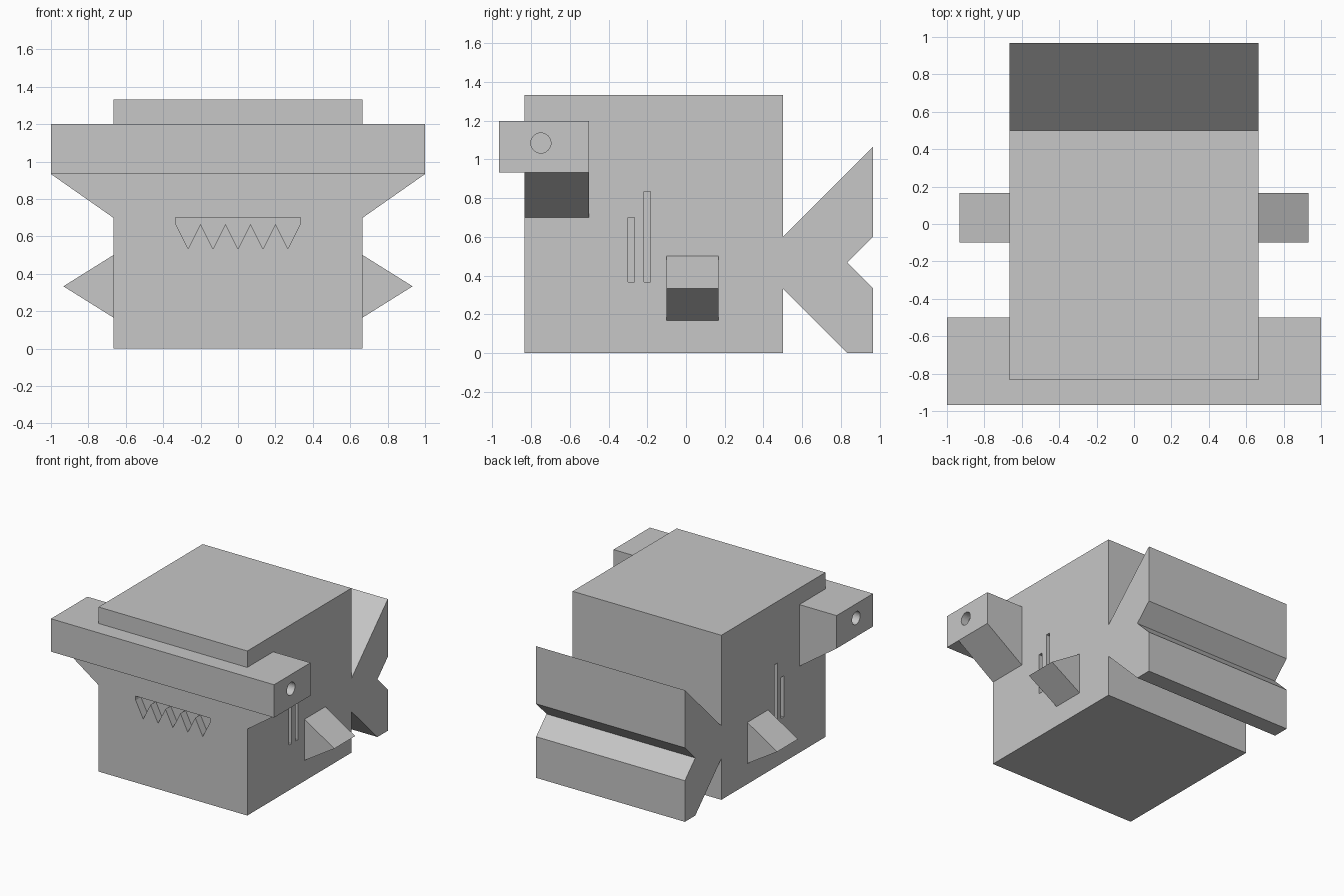
import bpy
import bmesh
import math
from mathutils import Vector

if "Cube" in bpy.data.objects:
    bpy.data.objects.remove(bpy.data.objects["Cube"], do_unlink=True)

# Single grey material
GREY = (0.57, 0.57, 0.57, 1.0)
grey = bpy.data.materials.new("plain_grey")
grey.use_nodes = True
grey.diffuse_color = GREY
grey.node_tree.nodes["Principled BSDF"].inputs["Base Color"].default_value = GREY

U = 1 / 15  # modelling grid step


def prism(name, profile, axis, start, end):
    """Extrude a closed 2D profile along an axis: the profile is (y, z) for x, (x, z) for y."""
    bm = bmesh.new()
    verts = [bm.verts.new((start, a, b) if axis == "x" else (a, start, b)) for a, b in profile]
    face = bm.faces.new(verts)
    grown = bmesh.ops.extrude_face_region(bm, geom=[face])["geom"]
    move = Vector((end - start, 0, 0) if axis == "x" else (0, end - start, 0))
    bmesh.ops.translate(bm, vec=move, verts=[g for g in grown if isinstance(g, bmesh.types.BMVert)])
    bmesh.ops.recalc_face_normals(bm, faces=bm.faces)
    mesh = bpy.data.meshes.new(name)
    bm.to_mesh(mesh)
    bm.free()
    mesh.materials.append(grey)
    obj = bpy.data.objects.new(name, mesh)
    bpy.context.collection.objects.link(obj)
    return obj


def box(name, x0, x1, y0, y1, z0, z1):
    return prism(name, [(y0, z0), (y1, z0), (y1, z1), (y0, z1)], "x", x0, x1)


def carve(target, cutters):
    """Cut the recesses out of the target and drop the cutters."""
    for cutter in cutters:
        cutter.hide_render = True
        mod = target.modifiers.new("recess", "BOOLEAN")
        mod.operation = "DIFFERENCE"
        mod.solver = "EXACT"
        mod.object = cutter
    bpy.context.view_layer.update()
    graph = bpy.context.evaluated_depsgraph_get()
    cut_mesh = bpy.data.meshes.new_from_object(target.evaluated_get(graph))
    target.modifiers.clear()
    target.data = cut_mesh
    for cutter in cutters:
        bpy.data.objects.remove(cutter, do_unlink=True)


# Main blocks
W, FRONT, BACK = 10 * U, -12.5 * U, 7.5 * U
body = box("body", -W, W, FRONT, BACK, 0, 20 * U)
head = box("head_bar", -1, 1, -14.5 * U, -7.5 * U, 14 * U, 18 * U)

# Forked tail
tail = [(7.5, 9), (14.5, 16), (14.5, 9), (12.5, 7), (14.5, 5), (14.5, 0), (12.5, 0), (7.5, 5)]
prism("tail", [(y * U, z * U) for y, z in tail], "x", -W, W)

# Saw-toothed mouth recess
mouth = [(-5, 10.5), (-5, 10)]
for i in range(5):
    mouth += [(2 * i - 4, 8), (2 * i - 3, 10)]
mouth.append((5, 10.5))
body_cuts = [prism("mouth_cutter", [(x * U, z * U) for x, z in mouth], "y", FRONT - U, FRONT + U)]
head_cuts = []

for side, s in (("left", 1), ("right", -1)):
    # Brace under the head and pointed side fin
    prism(side + "_head_brace", [(s * W, 14 * U), (s, 14 * U), (s * W, 10.5 * U)], "y", FRONT, -7.5 * U)
    prism(side + "_fin", [(s * W, 7.5 * U), (s * 14 * U, 5 * U), (s * W, 2.5 * U)], "y", -1.5 * U, 2.5 * U)
    # Gill slots
    for y, top in ((-4.5, 10.5), (-3.25, 12.5)):
        body_cuts.append(box("gill_cutter", s * (W - U), s * (W + U),
                             y * U, (y + 0.5) * U, 5.5 * U, top * U))
    # Round eye socket in the end of the head
    ring = [(-0.75 + 0.052 * math.cos(math.tau * i / 32), 1.085 + 0.052 * math.sin(math.tau * i / 32))
            for i in range(32)]
    head_cuts.append(prism("eye_cutter", ring, "x", s * (1 - U), s * (1 + U)))

carve(body, body_cuts)
carve(head, head_cuts)
